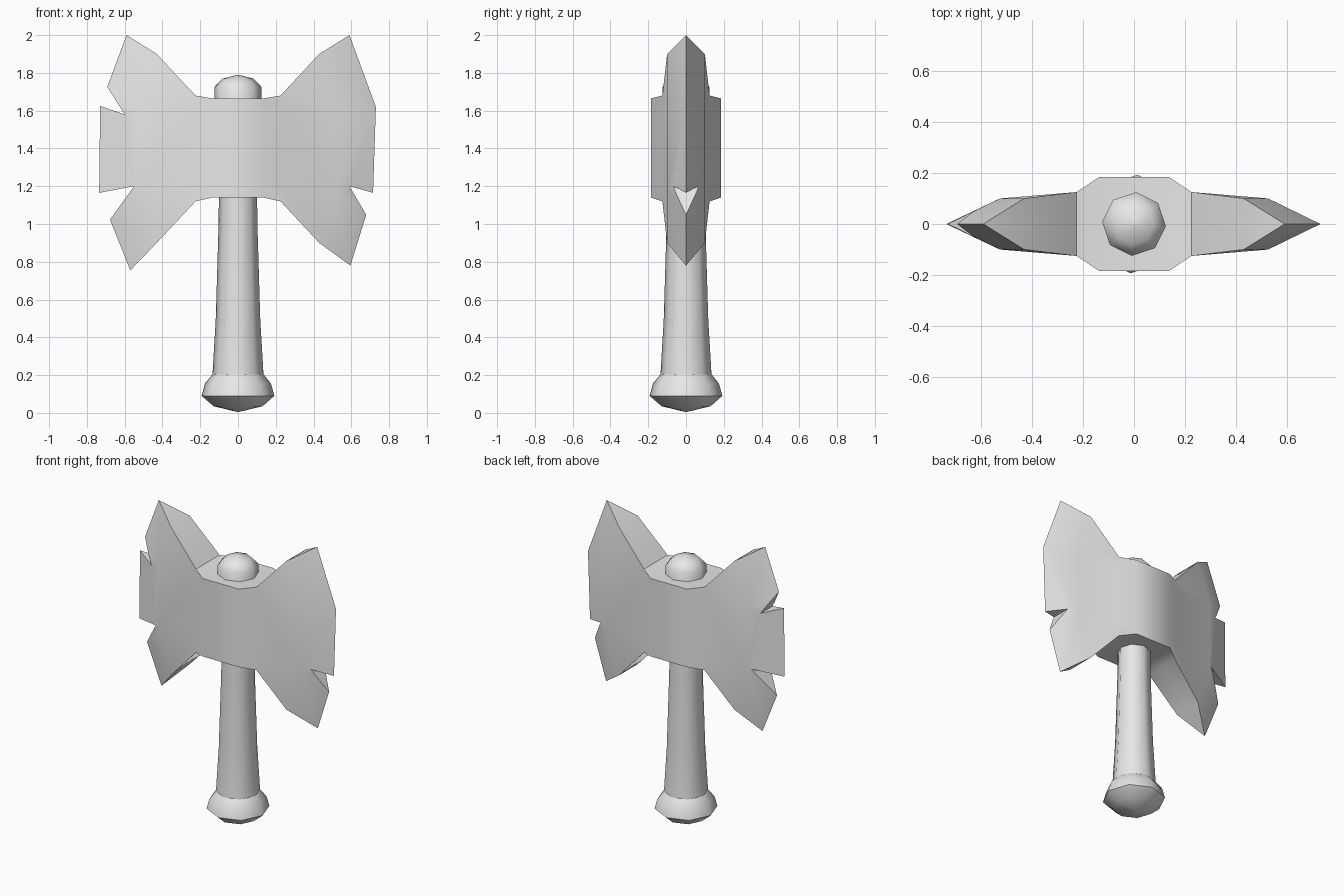
import bpy, bmesh, math

cube = bpy.data.objects.get("Cube")
if cube:
    bpy.data.objects.remove(cube, do_unlink=True)

grey = bpy.data.materials.new("plain_grey")
grey.use_nodes = True
grey.diffuse_color = (0.8, 0.8, 0.8, 1)
grey.node_tree.nodes["Principled BSDF"].inputs["Base Color"].default_value = (0.8, 0.8, 0.8, 1)


def add_object(name, bm):
    """Weld, orient and link a bmesh as a new object."""
    bmesh.ops.remove_doubles(bm, verts=bm.verts, dist=0.0005)
    bmesh.ops.recalc_face_normals(bm, faces=bm.faces)
    mesh = bpy.data.meshes.new(name)
    bm.to_mesh(mesh)
    bm.free()
    obj = bpy.data.objects.new(name, mesh)
    bpy.context.collection.objects.link(obj)
    mesh.materials.append(grey)
    return obj


def activate(obj):
    bpy.ops.object.select_all(action='DESELECT')
    obj.select_set(True)
    bpy.context.view_layer.objects.active = obj


def smooth(obj, degrees):
    activate(obj)
    bpy.ops.object.shade_smooth_by_angle(angle=math.radians(degrees))


def turned(name, profile, sides=8, turn=-4):
    """Revolve (radius, z) points into a faceted round part."""
    bm = bmesh.new()
    rings = []
    for r, z in profile:
        angles = [math.radians(turn) + math.tau * i / sides for i in range(sides)]
        rings.append([bm.verts.new((r * math.cos(a), r * math.sin(a), z)) for a in angles])
    for low, high in zip(rings, rings[1:]):
        for i in range(sides):
            j = (i + 1) % sides
            bm.faces.new((low[i], low[j], high[j], high[i]))
    bm.faces.new(rings[0])
    bm.faces.new(rings[-1])
    obj = add_object(name, bm)
    smooth(obj, 50)
    return obj


# Handle, pommel and top cap
turned("handle", [(0.138, 0.18), (0.135, 0.21), (0.118, 0.5), (0.103, 1.0), (0.1, 1.3)])
turned("pommel", [(0.004, 0.005), (0.13, 0.035), (0.193, 0.09), (0.175, 0.155), (0.135, 0.205)])
turned("top_cap", [(0.125, 1.6), (0.125, 1.725), (0.08, 1.77), (0.004, 1.79)])

# Axe head: columns of (half thickness, [(x, z) from top to bottom])
SOCKET = [
    (0.185, [(0, 1.665), (0, 1.62), (0, 1.2), (0, 1.14)]),
    (0.185, [(0.135, 1.665), (0.135, 1.62), (0.135, 1.2), (0.135, 1.14)]),
    (0.125, [(0.225, 1.68), (0.225, 1.62), (0.225, 1.2), (0.225, 1.12)]),
    (0.1, [(0.43, 1.9), (0.525, 1.62), (0.525, 1.18), (0.43, 0.9)]),
]
EDGES = {
    1: (0, [(0.59, 2.0), (0.73, 1.62), (0.715, 1.165), (0.595, 0.78)]),
    -1: (0, [(0.59, 2.0), (0.73, 1.625), (0.735, 1.165), (0.57, 0.755)]),
}
bm = bmesh.new()
for side, edge in EDGES.items():
    for face_side in (1, -1):
        columns = []
        for half, points in SOCKET + [edge]:
            ring = [(side * x, face_side * half, z) for x, z in points]
            top, bottom = ring[0], ring[-1]
            columns.append([(top[0], 0, top[2])] + ring + [(bottom[0], 0, bottom[2])])
        for a, b in zip(columns, columns[1:]):
            for i in range(len(a) - 1):
                corners = list(dict.fromkeys((a[i], b[i], b[i + 1], a[i + 1])))
                if len(corners) > 2:
                    bm.faces.new([bm.verts.new(c) for c in corners])
head = add_object("axe_head", bm)

# Chips cut from the blade edges: inner point, then two outer points
CHIPS = [
    [(0.59, 1.2), (0.715, 1.165), (0.672, 1.06)],
    [(-0.55, 1.2), (-0.735, 1.165), (-0.68, 1.02)],
    [(-0.6, 1.58), (-0.73, 1.625), (-0.685, 1.715)],
]
for (ax, az), *outer in CHIPS:
    tri = [(ax, az)] + [(ax + 1.3 * (x - ax), az + 1.3 * (z - az)) for x, z in outer]
    bm = bmesh.new()
    face = bm.faces.new([bm.verts.new((x, -0.3, z)) for x, z in tri])
    grown = bmesh.ops.extrude_face_region(bm, geom=[face])["geom"]
    moved = [v for v in grown if isinstance(v, bmesh.types.BMVert)]
    bmesh.ops.translate(bm, verts=moved, vec=(0, 0.6, 0))
    if len(bm.faces) < 5:
        bm.faces.new([v for v in bm.verts if v.co.y < 0])
    cutter = add_object("chip_cutter", bm)
    cutter.hide_render = True
    cut = head.modifiers.new("chip", 'BOOLEAN')
    cut.operation = 'DIFFERENCE'
    cut.solver = 'EXACT'
    cut.object = cutter
    activate(head)
    bpy.ops.object.modifier_apply(modifier=cut.name)
    bpy.data.objects.remove(cutter, do_unlink=True)

smooth(head, 36)
